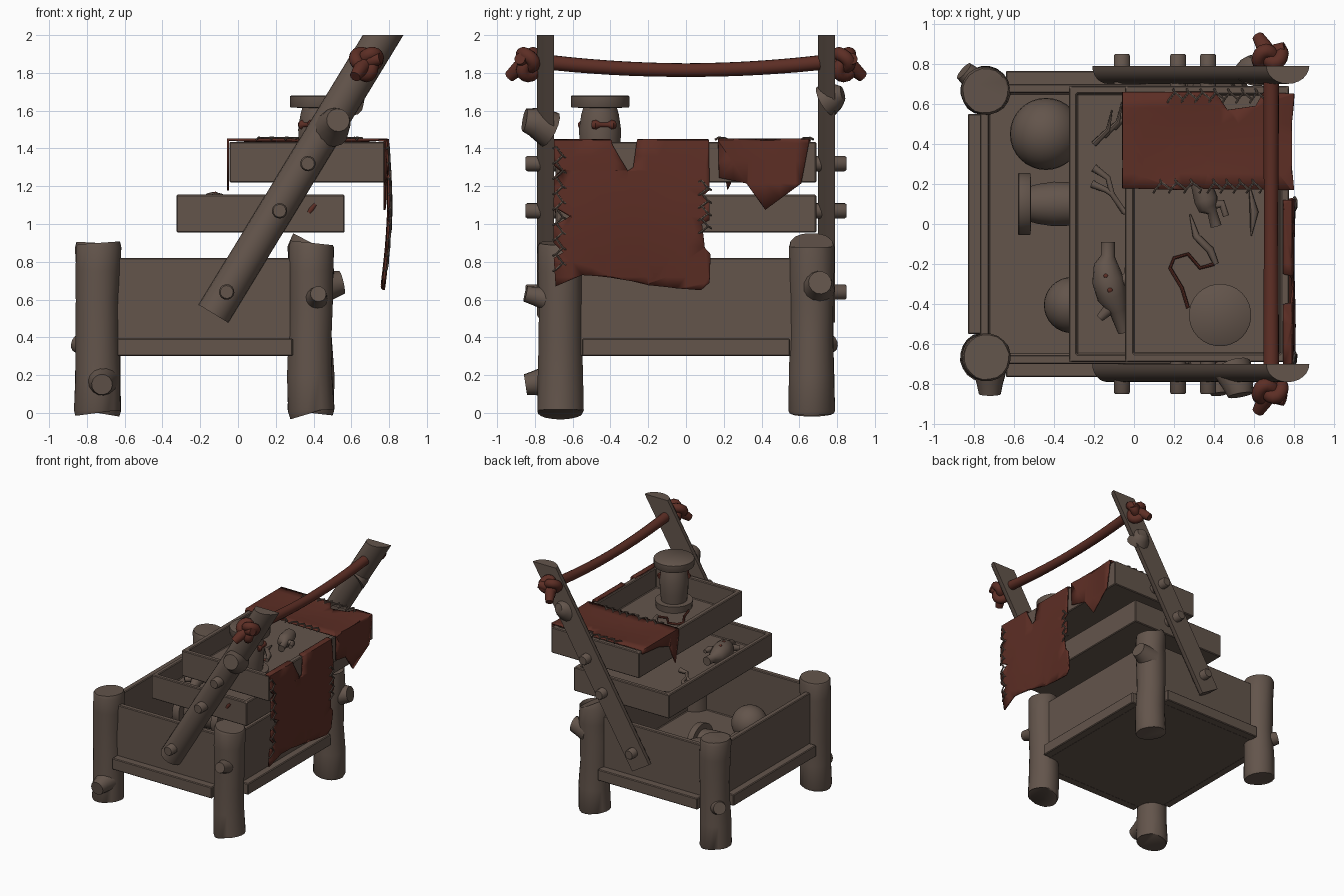
import bpy, bmesh, math, random
from mathutils import Vector

if "Cube" in bpy.data.objects:
    bpy.data.objects.remove(bpy.data.objects["Cube"])

random.seed(4)


def material(name, rgb):
    m = bpy.data.materials.new(name)
    m.diffuse_color = (*rgb, 1)
    m.use_nodes = True
    m.node_tree.nodes["Principled BSDF"].inputs["Base Color"].default_value = m.diffuse_color
    return m


WOOD = material("weathered wood", (0.125, 0.090, 0.071))
RED = material("dark red", (0.108, 0.027, 0.018))


def finish(bm, name, mat, angle=40):
    bmesh.ops.recalc_face_normals(bm, faces=bm.faces[:])
    me = bpy.data.meshes.new(name)
    bm.to_mesh(me)
    bm.free()
    me.materials.append(mat)
    me.polygons.foreach_set("use_smooth", [True] * len(me.polygons))
    me.set_sharp_from_angle(angle=math.radians(angle))
    ob = bpy.data.objects.new(name, me)
    bpy.context.collection.objects.link(ob)
    return ob


def box(name, x0, x1, y0, y1, z0, z1, mat=WOOD, wall=0, floor=0):
    """Solid box, or an open tray when wall and floor are given."""
    bm = bmesh.new()
    bmesh.ops.create_cube(bm, size=1)
    for v in bm.verts:
        v.co = ((x0 + x1) / 2 + v.co.x * (x1 - x0), (y0 + y1) / 2 + v.co.y * (y1 - y0),
                (z0 + z1) / 2 + v.co.z * (z1 - z0))
    if wall:
        bm.normal_update()
        top = max(bm.faces, key=lambda f: f.calc_center_median().z)
        bmesh.ops.inset_region(bm, faces=[top], thickness=wall)
        new = bmesh.ops.extrude_discrete_faces(bm, faces=[top])["faces"][0]
        for v in new.verts:
            v.co.z = z0 + floor
    bmesh.ops.bevel(bm, geom=bm.edges[:], offset=0.006, segments=1, affect='EDGES')
    return finish(bm, name, mat, 30)


def tube(name, pts, radii, mat=WOOD, n=12, jitter=0):
    """Round section swept along a path; also used for turned shapes."""
    pts = [Vector(p) for p in pts]
    if not isinstance(radii, (list, tuple)):
        radii = [radii] * len(pts)
    bm = bmesh.new()
    rings, side = [], None
    for i, p in enumerate(pts):
        t = (pts[min(i + 1, len(pts) - 1)] - pts[max(i - 1, 0)]).normalized()
        if side is None:
            side = t.orthogonal()
        side = (side - t * side.dot(t)).normalized()
        other = t.cross(side)
        rings.append([bm.verts.new(p + (side * math.cos(a) + other * math.sin(a)) *
                                   (radii[i] + random.uniform(-jitter, jitter)))
                      for a in (k * math.tau / n for k in range(n))])
    for a, b in zip(rings, rings[1:]):
        for k in range(n):
            bm.faces.new((a[k], a[(k + 1) % n], b[(k + 1) % n], b[k]))
    bm.faces.new(rings[0])
    bm.faces.new(rings[-1])
    return finish(bm, name, mat, 45)


def ball(name, x, y, z, r, mat=WOOD):
    bm = bmesh.new()
    bmesh.ops.create_uvsphere(bm, u_segments=32, v_segments=16, radius=r)
    bmesh.ops.translate(bm, verts=bm.verts[:], vec=(x, y, z))
    return finish(bm, name, mat)


def cloth(name, outline, shape, u_cuts, v_cuts):
    """Flat torn outline, cut into strips, bent by the shape function."""
    bm = bmesh.new()
    bm.faces.new([bm.verts.new((u, v, 0)) for u, v in outline])
    bmesh.ops.triangulate(bm, faces=bm.faces[:])
    for cuts, no in ((u_cuts, (1, 0, 0)), (v_cuts, (0, 1, 0))):
        for c in cuts:
            bmesh.ops.bisect_plane(bm, geom=bm.verts[:] + bm.edges[:] + bm.faces[:],
                                   plane_co=Vector(no) * c, plane_no=no)
    for v in bm.verts:
        v.co = shape(v.co.x, v.co.y)
    ob = finish(bm, name, RED, 60)
    mod = ob.modifiers.new("thickness", 'SOLIDIFY')
    mod.thickness, mod.offset = 0.012, 0
    return ob


# four log legs with branch stubs
for name, x, y in (("front_left", -0.74, -0.665), ("front_right", 0.385, -0.665),
                   ("back_left", -0.74, 0.665), ("back_right", 0.385, 0.665)):
    zs = (0, 0.012, 0.2, 0.4, 0.6, 0.75, 0.88, 0.9)
    tube(name + "_leg", [(x + random.uniform(-.006, .006), y, z) for z in zs],
         [0.118, 0.124, 0.120, 0.115, 0.117, 0.120, 0.120, 0.112], n=20, jitter=0.002)
for p, q, r in (((-.72, -.72, .17), (-.72, -.85, .15), .055),
                ((.41, -.72, .60), (.425, -.85, .63), .042),
                ((.42, .69, .66), (.55, .71, .69), .062),
                ((-.74, .67, .33), (-.85, .765, .37), .05)):
    p, q = Vector(p), Vector(q)
    tube("branch_stub", [p, p.lerp(q, .6), q], [r * 1.6, r * 1.2, r], n=14)

# crate body and the base trim between the legs
box("crate", -0.77, 0.42, -0.70, 0.70, 0.30, 0.82, wall=0.065, floor=0.06)
for s in (-1, 1):
    ys = sorted((s * 0.69, s * 0.765))
    box("side_trim", -0.64, 0.29, *ys, 0.30, 0.395)
box("left_trim", -0.83, -0.76, -0.55, 0.55, 0.30, 0.395)
box("right_trim", 0.41, 0.48, -0.55, 0.55, 0.30, 0.395)

# two lifted trays
box("middle_tray", -0.325, 0.565, -0.69, 0.69, 0.955, 1.155, wall=0.055, floor=0.05)
box("upper_tray", -0.045, 0.775, -0.69, 0.69, 1.22, 1.435, wall=0.06, floor=0.05)

# slanted half-log arms, cut level at the top
D, N, FOOT = Vector((0.52, 0, 0.854)), Vector((0.854, 0, -0.52)), Vector((-0.13, 0, 0.525))
for name, y0 in (("front_arm", -0.70), ("back_arm", 0.79)):
    bm = bmesh.new()
    low, high = [], []
    for k in range(13):
        a = math.pi * k / 12
        p = FOOT + N * (0.092 * math.cos(a)) + Vector((0, y0 - 0.09 * math.sin(a), 0))
        low.append(bm.verts.new(p))
        high.append(bm.verts.new(p + D * ((2 - p.z) / D.z)))
    for k in range(13):
        j = (k + 1) % 13
        bm.faces.new((low[k], low[j], high[j], high[k]))
    bm.faces.new(low)
    bm.faces.new(high)
    finish(bm, name, WOOD)
tube("front_arm_knot", [(.49, -.72, 1.50), (.52, -.80, 1.54), (.53, -.855, 1.55)], [.10, .08, .062], n=14)
tube("back_arm_knot", [(.58, .74, 1.65), (.60, .79, 1.68), (.61, .83, 1.69)], [.09, .075, .04], n=14)

# pegs joining arms to crate and trays
for s in (-1, 1):
    for x, z in ((-0.06, 0.64), (0.22, 1.07), (0.37, 1.32)):
        tube("peg", [(x, s * y, z) for y in (0.66, 0.84, 0.85)], [.041, .041, .034], n=14)

# sagging rope handle with knotted ends
tube("rope_handle", [(0.685, y / 10, 1.815 + 0.05 * (y / 8) ** 2) for y in range(-8, 9)],
     [0.036 + 0.004 * abs(y / 8) for y in range(-8, 9)], RED, 14)
for s in (-1, 1):
    c = Vector((0.68, s * 0.835, 1.855))
    loop = []
    for k in range(37):
        t = math.tau * k / 36
        loop.append(c + Vector((0.021 * (math.sin(t) + 2 * math.sin(2 * t)), 0.03 * math.sin(3 * t),
                                0.023 * (math.cos(t) - 2 * math.cos(2 * t)))))
    tube("rope_knot", loop, 0.036, RED, 12)
    tube("rope_tail", [c, c + Vector((-.03, s * .05, -.03)), c + Vector((-.06, s * .1, -.075))],
         [.04, .04, .03], RED, 12)
    tube("rope_tail", [c, c + Vector((.03, s * .03, .01)), c + Vector((.075, s * .045, .02))],
         [.04, .036, .03], RED, 12)


# cloth hanging off the right side
def hang(y, z):
    if z > 1.44:
        return Vector((0.785 - (z - 1.44), y, 1.443))
    d = (1.44 - z) / 0.78
    return Vector((0.785 + 0.022 * math.sin(math.pi * d) - 0.018 * d + 0.008 * d * math.sin(9 * y), y, z))


cloth("hanging_cloth",
      [(-.70, 1.48), (-.40, 1.48), (-.39, 1.42), (-.31, 1.28), (-.28, 1.30), (-.26, 1.44), (-.25, 1.48),
       (.12, 1.48), (.125, 1.18), (.09, 1.15), (.125, 1.12), (.125, 1.02), (.085, 1.0), (.10, .87),
       (.13, .84), (.125, .69), (.08, .65), (-.05, .66), (-.2, .68), (-.4, .72), (-.55, .73), (-.69, .67),
       (-.70, .82), (-.65, .85), (-.70, .9), (-.70, .99), (-.61, 1.04), (-.70, 1.09), (-.70, 1.25),
       (-.66, 1.28), (-.70, 1.31)],
      hang, [-.6 + .1 * k for k in range(8)], [.72 + .08 * k for k in range(9)] + [1.4399])


# cloth draped across the upper tray
def drape(y, v):
    if v < 0:
        return Vector((-0.053, y, 1.447 + v))
    if v > 0.838:
        return Vector((0.785 + 0.01 * math.sin(12 * y), y, 1.447 - (v - 0.838)))
    sag = 0.018 * math.sin(math.pi * v / 0.838) * max(0, math.sin(math.pi * (y - .17) / .5))
    return Vector((-0.053 + v, y, 1.447 - sag))


cloth("draped_cloth",
      [(.66, -.03), (.45, -.05), (.3, -.1), (.22, -.27), (.18, -.06), (.17, .3), (.20, .36), (.175, .4),
       (.17, .84), (.175, 1.04), (.32, 1.07), (.42, 1.21), (.61, 1.07), (.65, .86), (.66, .70), (.59, .66),
       (.57, .52), (.63, .48), (.66, .45), (.66, .2)],
      drape, [.25, .33, .42, .5, .58], [-.1, 0, .001, .1, .25, .42, .55, .7, .837, .84, .95])


# zigzag stitches along the torn edges
def stitches(shape, edge, start, end, count, w=0.035):
    step = (end - start) / count
    lift = Vector((0.010, 0, 0.010))
    for k in range(count):
        a = start + step * k
        for u0, u1, v0, v1 in ((-w, w, a, a + step * .4), (w, -w, a + step * .4, a + step)):
            tube("stitch", [shape(edge + u0, v0), shape(edge + u0 / 2, v0) + lift,
                            shape(edge + u1 / 2, v1) + lift, shape(edge + u1, v1)], .006, WOOD, 6)


stitches(hang, -0.67, 0.75, 1.40, 8)
stitches(hang, 0.10, 0.95, 1.22, 4)
stitches(drape, 0.64, 0.22, 0.70, 7)
stitches(drape, 0.19, 0.15, 0.38, 3)
stitches(drape, 0.19, 0.42, 0.68, 4)

# flanged jars: one standing in the upper tray, one lying in the crate
JAR = ((0, .14), (.055, .145), (.056, .10), (.13, .108), (.23, .112), (.31, .10), (.345, .09),
       (.346, .152), (.352, .156), (.405, .156), (.41, .150))
tube("standing_jar", [(.43, -.455, 1.27 + h) for h, r in JAR], [r for h, r in JAR], n=28)
tube("lying_jar", [(-.17 - h, .10, .515) for h, r in JAR], [r for h, r in JAR], n=28)
for a0, a1 in ((-22, 45), (205, 250)):
    pts = []
    for k in range(7):
        a = math.radians(a0 + (a1 - a0) * k / 6)
        pts.append((.43 + .104 * math.cos(a), -.455 + .104 * math.sin(a), 1.525))
    tube("painted_bone", pts, [.022, .026, .013, .013, .013, .026, .022], RED, 10)
tube("tray_mark", [(.375, -.682, 1.06), (.39, -.682, 1.08), (.41, -.682, 1.105)], [.012, .016, .012], RED, 8)

# balls in the crate
ball("large_ball", -.44, .45, .54, .18)
ball("small_ball", -.31, -.405, .50, .14)

# odds and ends in the middle tray
tube("gourd", [(-.13, -.09, 1.09), (-.13, -.16, 1.09), (-.14, -.2, 1.09), (-.13, -.28, 1.09),
               (-.11, -.36, 1.09), (-.08, -.43, 1.07), (-.05, -.54, 1.05)],
     [.035, .035, .06, .08, .075, .045, .03], n=16)
tube("gourd_arm", [(-.11, -.33, 1.09), (-.03, -.26, 1.10), (-.03, -.21, 1.10)], [.03, .025, .015])
tube("gourd_arm", [(-.1, -.4, 1.08), (-.17, -.47, 1.07)], [.035, .02])
ball("gourd_spot", -.12, -.33, 1.155, .016, RED)
ball("gourd_spot", -.14, -.26, 1.155, .013, RED)
for k in range(3):
    x, y = -.20 + .05 * k, .40 + .04 * k
    tube("claw", [(x, y, 1.02), (x + .07, y + .07, 1.04), (x + .09, y + .17, 1.03)], [.016, .012, .003], n=8)
tube("curved_bone", [(-.2, .28, 1.03), (-.13, .23, 1.04), (-.11, .15, 1.04), (-.05, .06, 1.03), (.02, .05, 1.03)],
     [.02, .014, .014, .014, .02], n=10)
tube("curved_bone", [(-.21, .2, 1.03), (-.14, .17, 1.04), (-.11, .15, 1.04)], [.02, .014, .014], n=10)

# odds and ends in the upper tray
tube("cord", [(.4, -.2, 1.285), (.33, -.22, 1.285), (.27, -.15, 1.285), (.2, -.17, 1.285),
              (.18, -.22, 1.285), (.24, -.32, 1.285), (.27, -.42, 1.285)], .009, RED, 8)
tube("tooth", [(.28, .05, 1.28), (.31, -.06, 1.295), (.38, -.13, 1.29), (.41, -.2, 1.285)], [.004, .018, .02, .014], n=10)
tube("vial", [(.33, .22, 1.32), (.36, .12, 1.32), (.37, .08, 1.32), (.39, .06, 1.32), (.41, -.01, 1.31)],
     [.05, .06, .05, .025, .028], n=14)
tube("vial_handle", [(.37, .09, 1.32), (.44, .1, 1.32), (.46, .04, 1.32)], [.025, .022, .016])
tube("leaf", [(.58, .17, 1.285), (.60, .06, 1.29), (.585, -.06, 1.28)], [.006, .022, .003], n=8)
